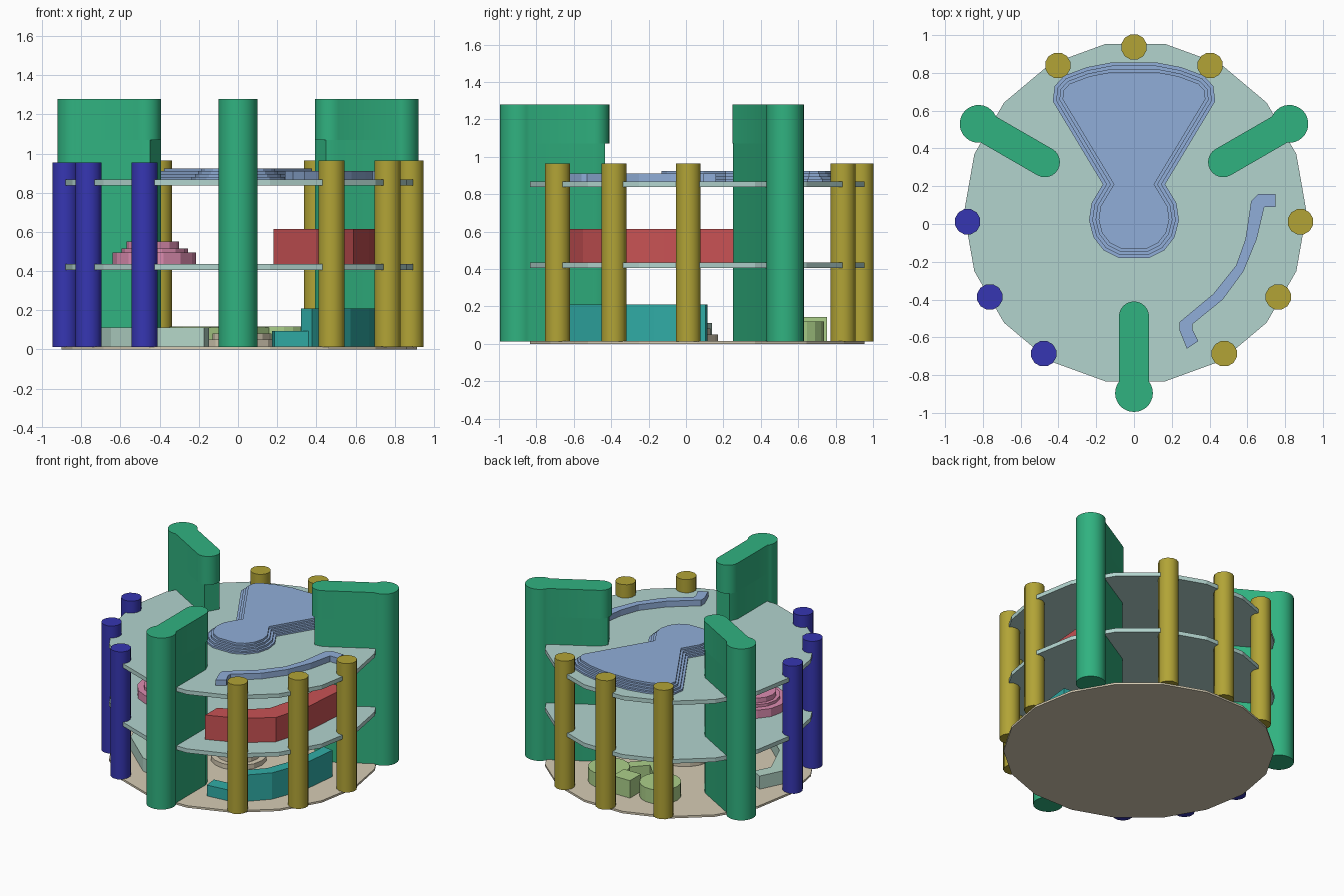
import bpy, bmesh, math
from math import sin, cos, radians
from mathutils import Vector

if "Cube" in bpy.data.objects:
    bpy.data.objects.remove(bpy.data.objects["Cube"])

CX, CY = 0.0, 0.055   # centre of the three-fold layout


def colour(name, r, g, b):
    m = bpy.data.materials.new(name)
    lin = [((c / 255 + 0.055) / 1.055) ** 2.4 for c in (r, g, b)]
    m.diffuse_color = (*lin, 1)
    m.use_nodes = True
    m.node_tree.nodes["Principled BSDF"].inputs["Base Color"].default_value = m.diffuse_color
    return m


GREEN = colour("green", 48, 178, 128)
OCHRE = colour("ochre", 178, 164, 54)
BLUE = colour("blue", 54, 54, 178)
DECK = colour("deck_green", 178, 212, 206)
SAND = colour("sand", 214, 204, 180)
SKY = colour("sky_blue", 144, 174, 216)
RED = colour("red", 200, 82, 84)
TEAL = colour("teal", 48, 172, 166)
PINK = colour("pink", 220, 140, 176)
LIME = colour("lime", 172, 208, 138)
MINT = colour("mint", 180, 214, 200)


def prism(name, pts, z0, z1, mat, smooth=False):
    """Extrude a closed outline from z0 to z1."""
    bm = bmesh.new()
    f = bm.faces.new([bm.verts.new((x, y, z0)) for x, y in pts])
    ext = bmesh.ops.extrude_face_region(bm, geom=[f])
    for v in ext["geom"]:
        if isinstance(v, bmesh.types.BMVert):
            v.co.z = z1
    bmesh.ops.recalc_face_normals(bm, faces=bm.faces)
    me = bpy.data.meshes.new(name)
    bm.to_mesh(me)
    bm.free()
    if smooth:
        me.polygons.foreach_set("use_smooth", [True] * len(me.polygons))
        me.set_sharp_from_angle(angle=radians(35))
    me.materials.append(mat)
    ob = bpy.data.objects.new(name, me)
    bpy.context.collection.objects.link(ob)
    return ob


def arc(x, y, r, a0, a1, n):
    return [(x + r * cos(radians(a0 + (a1 - a0) * i / n)),
             y + r * sin(radians(a0 + (a1 - a0) * i / n))) for i in range(n + 1)]


def disc(x, y, r, n, turn=0):
    return arc(x, y, r, turn, turn + 360, n)[:-1]


def place(pts, ang):
    """Local (radial, sideways) points to the layout at an angle."""
    c, s = cos(radians(ang)), sin(radians(ang))
    return [(CX + u * c - v * s, CY + u * s + v * c) for u, v in pts]


def ribbon(path, w):
    """Outline of a strip of width w along a path."""
    left, right = [], []
    P = [Vector(p) for p in path]
    for i, p in enumerate(P):
        d0 = (p - P[i - 1]).normalized() if i else (P[1] - p).normalized()
        d1 = (P[i + 1] - p).normalized() if i < len(P) - 1 else d0
        t = (d0 + d1).normalized()
        n = Vector((-t.y, t.x)) * (w / 2 / max(0.5, t.dot(d0)))
        left.append(tuple(p + n))
        right.append(tuple(p - n))
    return left + right[::-1]


# Base and two decks
for name, z0, z1, mat in (("base", 0, 0.015, SAND), ("middle_deck", 0.405, 0.435, DECK),
                          ("upper_deck", 0.837, 0.867, DECK)):
    prism(name, disc(0.007, 0.06, 0.907, 18), z0, z1, mat)

# Three tall fins, each a post with a wall running inward
for i, a in enumerate((270, 30, 150)):
    outer = arc(0.95, 0, 0.1, -127, 127, 20)
    lower = outer + [(0.545, 0.08), (0.487, 0.055), (0.487, -0.055), (0.545, -0.08)]
    upper = outer + arc(0.545, 0, 0.08, 90, 270, 12)
    prism(f"fin_wall_{i}", place(lower, a), 0.012, 1.07, GREEN, True)
    prism(f"fin_top_{i}", place(upper, a), 1.07, 1.28, GREEN, True)

# Columns in groups of three between the fins
for g, mid, mat, top in (("back", 90, OCHRE, 0.965), ("right", -30, OCHRE, 0.965),
                         ("left", 210, BLUE, 0.955)):
    for k in (-1, 0, 1):
        (x, y), = place([(0.882, 0)], mid + 27.2 * k)
        prism(f"{g}_column_{k + 1}", disc(x, y, 0.069, 12, 15), 0.012, top, mat, True)

# Stepped keyhole platform on the upper deck
half = [(0.12, 0.855), (0.25, 0.83), (0.37, 0.785), (0.42, 0.73), (0.43, 0.65), (0.165, 0.21),
        (0.225, 0.11), (0.238, 0.02), (0.215, -0.07), (0.16, -0.14), (0.08, -0.18)]
outline = half + [(-x, y) for x, y in half[::-1]]


def inset(pts, d):
    out = []
    for i, p in enumerate(pts):
        p, a, b = Vector(p), Vector(pts[i - 1]), Vector(pts[(i + 1) % len(pts)])
        d0, d1 = (p - a).normalized(), (b - p).normalized()
        t = (d0 + d1).normalized()
        out.append(tuple(p + Vector((t.y, -t.x)) * (d / t.dot(d0))))
    return out


for i, d in enumerate((0, 0.017, 0.034, 0.05)):
    prism(f"keyhole_step_{i}", inset(outline, d), 0.862 + 0.015 * i, 0.88 + 0.015 * i, SKY)

# Winding low wall on the upper deck
prism("winding_wall", [(0.75, 0.16), (0.66, 0.16), (0.62, 0.12), (0.59, -0.08), (0.54, -0.22),
                       (0.42, -0.37), (0.24, -0.52), (0.24, -0.56), (0.28, -0.66),
                       (0.34, -0.62), (0.31, -0.56), (0.31, -0.53), (0.47, -0.40),
                       (0.58, -0.25), (0.65, -0.08), (0.69, 0.09), (0.75, 0.09)],
      0.862, 0.91, SKY)

# Middle deck: curved red block and stepped pink mound
prism("red_block", [(0.18, -0.64), (0.40, -0.55), (0.59, -0.40), (0.67, -0.12), (0.70, 0.255),
                    (0.56, 0.255), (0.54, -0.06), (0.47, -0.30), (0.33, -0.43), (0.18, -0.50)],
      0.43, 0.615, RED)
for i, (x, r) in enumerate(((-0.427, 0.213), (-0.425, 0.17), (-0.435, 0.135))):
    prism(f"pink_step_{i}", disc(x, -0.2, r, 14), 0.43 + (0, 0.06, 0.08)[i],
          (0.495, 0.515, 0.55)[i], PINK)

# Ground level: teal wall with its low step, mint wall opposite
prism("teal_wall", ribbon([(0.35, -0.60), (0.54, -0.40), (0.63, -0.16), (0.66, 0.11)], 0.08),
      0.01, 0.21, TEAL)
prism("teal_step", ribbon([(0.18, -0.58), (0.36, -0.56)], 0.10), 0.01, 0.095, TEAL)
prism("mint_wall", ribbon([(-0.66, 0.12), (-0.73, -0.02), (-0.61, -0.30), (-0.37, -0.51),
                           (-0.16, -0.57)], 0.09), 0.01, 0.112, MINT)

# Sand mound in the middle of the floor
for i, (r, z) in enumerate(((0.19, 0.05), (0.15, 0.082))):
    prism(f"sand_mound_{i}", disc(0.02, -0.02, r, 16), 0.01, z, SAND)

# Lime discs joined by bars at the back
for s, side in ((1, "right"), (-1, "left")):
    prism(f"lime_disc_{side}", disc(0.21 * s, 0.6, 0.14, 18), 0.01, 0.118, LIME)
    prism(f"lime_bar_{side}", ribbon([(0.15 * s, 0.52), (0.0, 0.36)], 0.08), 0.01, 0.112, LIME)
prism("lime_link", ribbon([(-0.07, 0.69), (0.07, 0.69)], 0.13), 0.01, 0.144, LIME)
